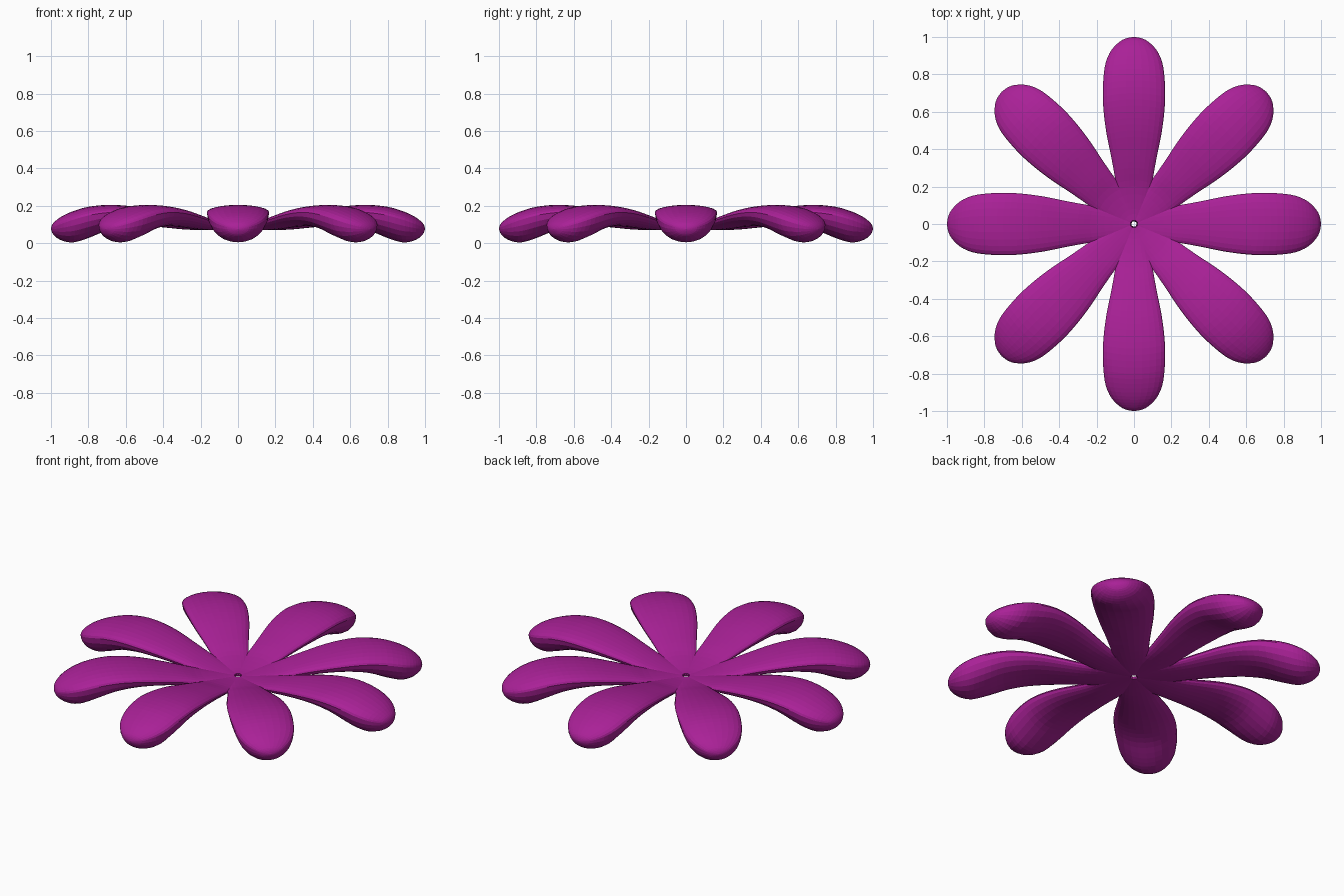
import bpy, bmesh, math

if "Cube" in bpy.data.objects:
    bpy.data.objects.remove(bpy.data.objects["Cube"])

# Petal stations: radius, half width, top z, rim z, underside z
STATIONS = [
    (.02, .017, .085, .078, .070), (.08, .055, .090, .080, .070),
    (.20, .090, .111, .090, .070), (.30, .107, .140, .110, .075),
    (.40, .126, .165, .130, .085), (.50, .146, .187, .148, .092),
    (.60, .160, .201, .161, .088), (.70, .167, .205, .165, .068),
    (.80, .163, .195, .152, .028), (.88, .150, .172, .130, .005),
    (.94, .119, .145, .108, .014), (.98, .073, .116, .090, .038),
    (.995, .036, .096, .081, .060), (1.0, .0, .076, .076, .076),
]
SEG = 24      # points around the cross-section
SUB = 3       # rows between stations


def smooth_rows(st, sub):
    """Catmull-Rom rows through the stations."""
    rows = []
    for i in range(len(st) - 1):
        a, b, c, d = st[max(i - 1, 0)], st[i], st[i + 1], st[min(i + 2, len(st) - 1)]
        for k in range(sub):
            t = k / sub
            rows.append([0.5 * (2 * q + (s - p) * t + (2 * p - 5 * q + 4 * s - e) * t * t
                                + (3 * q - p - 3 * s + e) * t ** 3)
                         for p, q, s, e in zip(a, b, c, d)])
    return rows


def petal_mesh():
    bm = bmesh.new()
    rings = []
    for r, w, top, rim, low in smooth_rows(STATIONS, SUB):
        half = math.asin(min(w / r, 1))
        ring = []
        for k in range(SEG):
            t = 2 * math.pi * k / SEG
            s = math.sin(t)
            z = rim + s * ((top - rim) if s > 0 else (rim - low))
            ang = half * math.cos(t)
            ring.append(bm.verts.new((r * math.cos(ang), r * math.sin(ang), z)))
        rings.append(ring)
    for a, b in zip(rings, rings[1:]):
        for k in range(SEG):
            j = (k + 1) % SEG
            bm.faces.new((a[k], a[j], b[j], b[k]))
    # rounded tip and inner end
    tip = bm.verts.new((STATIONS[-1][0], 0, STATIONS[-1][2]))
    for k in range(SEG):
        bm.faces.new((rings[-1][k], rings[-1][(k + 1) % SEG], tip))
    bm.faces.new(rings[0])
    bmesh.ops.recalc_face_normals(bm, faces=bm.faces)
    me = bpy.data.meshes.new("petal")
    bm.to_mesh(me)
    bm.free()
    return me


purple = bpy.data.materials.new("purple")
purple.diffuse_color = (0.40, 0.015, 0.31, 1)
purple.use_nodes = True
purple.node_tree.nodes["Principled BSDF"].inputs["Base Color"].default_value = purple.diffuse_color
mesh = petal_mesh()
mesh.materials.append(purple)

# Eight petals around the small centre hole
for i in range(8):
    ob = bpy.data.objects.new(f"petal_{i + 1}", mesh)
    ob.rotation_euler.z = i * math.pi / 4
    bpy.context.collection.objects.link(ob)
